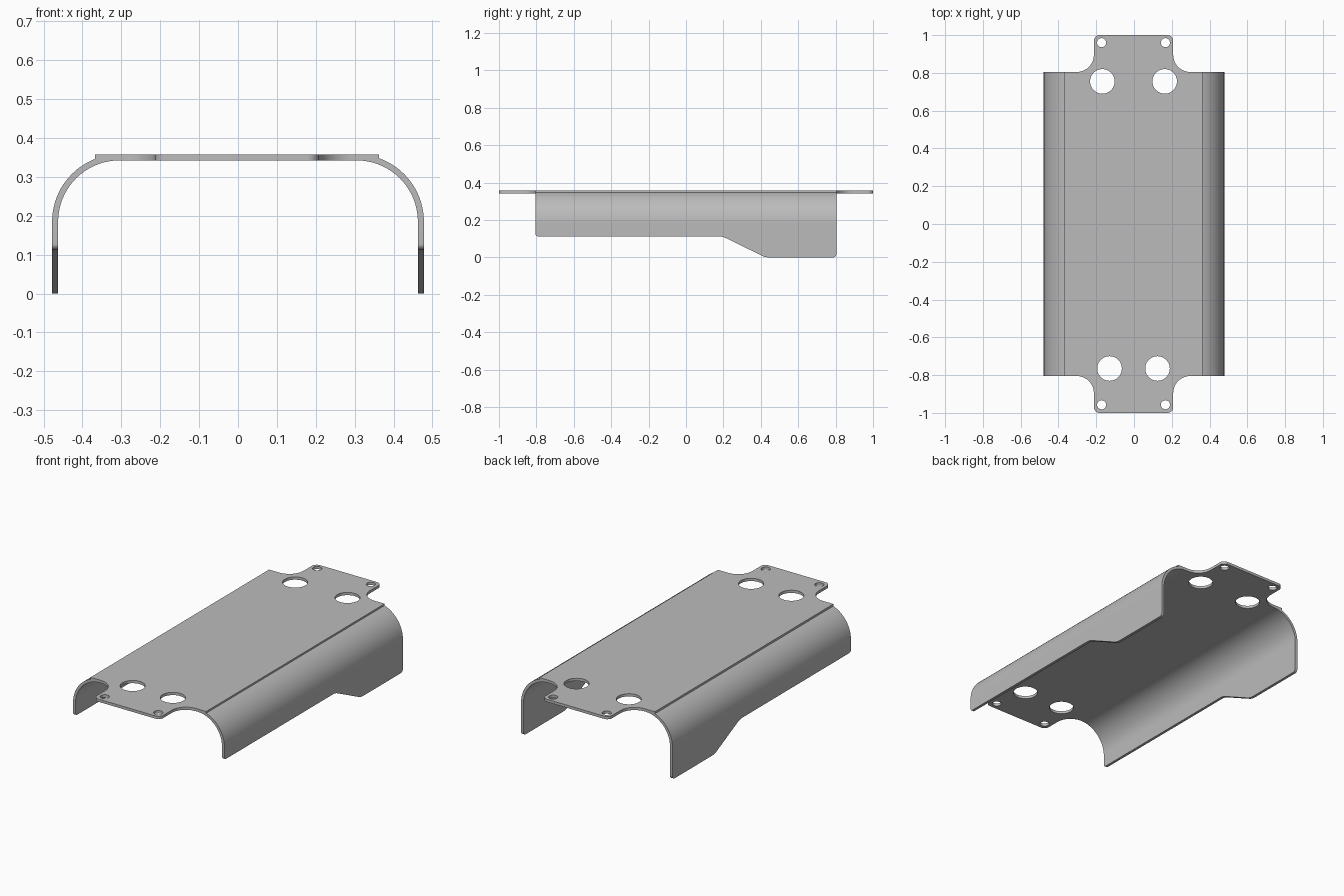
import bpy, bmesh
from math import sin, cos, pi, tan
from mathutils import Vector, Matrix

cube = bpy.data.objects.get("Cube")
if cube:
    bpy.data.objects.remove(cube, do_unlink=True)

grey = bpy.data.materials.new("plain_grey")
grey.use_nodes = True
grey.diffuse_color = (0.5, 0.5, 0.5, 1)
grey.node_tree.nodes["Principled BSDF"].inputs["Base Color"].default_value = (0.5, 0.5, 0.5, 1)

THICK = 0.0155      # sheet thickness
TOP = 0.358         # top of the plate
HALF = 0.805        # half length of the folded cover
CX, CZ = 0.305, 0.185   # bend centre
R_OUT = TOP - CZ
R_IN = R_OUT - THICK


def arc(cx, cy, r, a0, a1, n):
    return [(cx + r * cos(a0 + (a1 - a0) * i / n),
             cy + r * sin(a0 + (a1 - a0) * i / n)) for i in range(n + 1)]


def circle(cx, cy, r, n=48):
    return arc(cx, cy, r, 0, 2 * pi, n)[:-1]


def rounded(corners, n=10):
    """Outline from (x, y, radius) corners, each corner filleted."""
    out = []
    for i, (x, y, r) in enumerate(corners):
        p = Vector((x, y))
        if r == 0:
            out.append((x, y))
            continue
        a = (Vector(corners[i - 1][:2]) - p).normalized()
        b = (Vector(corners[(i + 1) % len(corners)][:2]) - p).normalized()
        half = a.angle(b) / 2
        centre = p + (a + b).normalized() * (r / sin(half))
        start = p + a * (r / tan(half)) - centre
        end = p + b * (r / tan(half)) - centre
        sweep = start.angle_signed(end)
        for k in range(n + 1):
            v = start.copy()
            v.rotate(Matrix.Rotation(-sweep * k / n, 2))
            out.append(tuple(centre + v))
    return out


def sheet(name, loops, depth, u, v, origin):
    """Solid cut from a flat outline with holes, lying in the u-v plane."""
    curve = bpy.data.curves.new(name, 'CURVE')
    curve.dimensions = '2D'
    curve.fill_mode = 'BOTH'
    curve.extrude = depth / 2
    for loop in loops:
        spline = curve.splines.new('POLY')
        spline.points.add(len(loop) - 1)
        for point, (x, y) in zip(spline.points, loop):
            point.co = (x, y, 0, 1)
        spline.use_cyclic_u = True
    temp = bpy.data.objects.new(name + "_outline", curve)
    bpy.context.collection.objects.link(temp)
    deps = bpy.context.evaluated_depsgraph_get()
    mesh = bpy.data.meshes.new_from_object(temp.evaluated_get(deps))
    bpy.data.objects.remove(temp, do_unlink=True)

    u, v = Vector(u), Vector(v)
    frame = Matrix((u, v, u.cross(v))).transposed().to_4x4()
    mesh.transform(Matrix.Translation(origin) @ frame)
    bm = bmesh.new()
    bm.from_mesh(mesh)
    bmesh.ops.remove_doubles(bm, verts=bm.verts, dist=0.00005)
    bmesh.ops.recalc_face_normals(bm, faces=bm.faces)
    bm.to_mesh(mesh)
    bm.free()
    mesh.materials.clear()
    mesh.materials.append(grey)
    obj = bpy.data.objects.new(name, mesh)
    bpy.context.collection.objects.link(obj)
    bpy.ops.object.select_all(action='DESELECT')
    obj.select_set(True)
    bpy.context.view_layer.objects.active = obj
    bpy.ops.object.shade_smooth_by_angle(angle=pi / 6)
    return obj


# Top plate with a mounting tab at each end
quarter = [(0.365, HALF, 0), (0.21, HALF, 0.09), (0.21, 1.0, 0.03)]
back = quarter + [(-x, y, r) for x, y, r in reversed(quarter)]
outline = rounded(back + [(-x, -y, r) for x, y, r in back])
holes = [circle(x, y, 0.024) for x in (-0.169, 0.169) for y in (-0.957, 0.96)]
holes += [circle(s * x, y, 0.065) for s in (-1, 1)
          for x, y in ((0.165, 0.755), (0.127, -0.765))]
sheet("top_plate", [outline] + holes, THICK, (1, 0, 0), (0, 1, 0),
      (-0.0025, 0, TOP - THICK / 2))

# Rounded bends and side walls, mirrored left and right
bend = arc(0, 0, R_OUT, 0, pi / 2, 28) + arc(0, 0, R_IN, pi / 2, 0, 28)
wall = rounded([(-HALF, CZ, 0), (-HALF, 0.113, 0.015), (0.195, 0.113, 0.1),
                (0.425, 0, 0.1), (HALF, 0, 0.02), (HALF, CZ, 0)])
for side, s in (("left", 1), ("right", -1)):
    sheet(side + "_bend", [[(s * x, z) for x, z in bend]], 2 * HALF,
          (1, 0, 0), (0, 0, 1), (s * CX, 0, CZ))
    sheet(side + "_wall", [wall], THICK, (0, 1, 0), (0, 0, 1),
          (s * (CX + R_OUT - THICK / 2), 0, 0))
